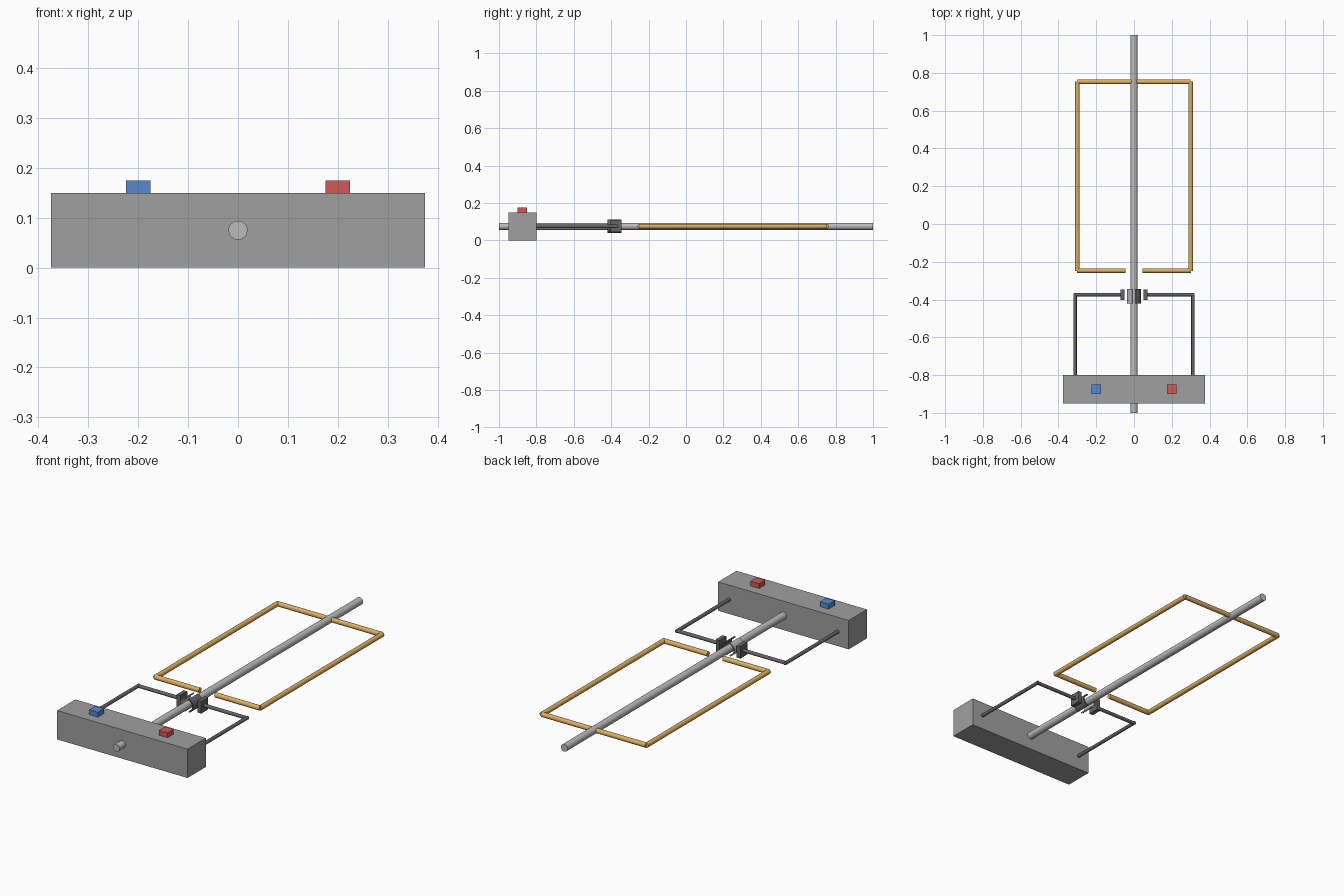
import bpy, bmesh, math
from mathutils import Vector

if "Cube" in bpy.data.objects:
    bpy.data.objects.remove(bpy.data.objects["Cube"])

Z = 0.075  # axis height


def material(name, rgb):
    m = bpy.data.materials.new(name)
    m.diffuse_color = (*rgb, 1)
    m.use_nodes = True
    m.node_tree.nodes["Principled BSDF"].inputs["Base Color"].default_value = m.diffuse_color
    return m


COPPER = material("copper", (0.72, 0.42, 0.12))
DARK = material("dark_metal", (0.13, 0.13, 0.13))
STEEL = material("steel", (0.5, 0.5, 0.5))
GREY = material("casing_grey", (0.35, 0.35, 0.35))
RED = material("red", (0.65, 0.1, 0.1))
BLUE = material("blue", (0.1, 0.25, 0.65))


def make(name, bm, mat, smooth=False):
    bmesh.ops.recalc_face_normals(bm, faces=bm.faces)
    me = bpy.data.meshes.new(name)
    bm.to_mesh(me)
    bm.free()
    ob = bpy.data.objects.new(name, me)
    bpy.context.collection.objects.link(ob)
    me.materials.append(mat)
    if smooth:
        bpy.ops.object.select_all(action='DESELECT')
        ob.select_set(True)
        bpy.context.view_layer.objects.active = ob
        bpy.ops.object.shade_smooth_by_angle(angle=math.radians(35))
    return ob


def box(name, centre, size, mat):
    bm = bmesh.new()
    bmesh.ops.create_cube(bm, size=1)
    bmesh.ops.scale(bm, vec=size, verts=bm.verts)
    bmesh.ops.translate(bm, vec=centre, verts=bm.verts)
    return make(name, bm, mat)


def rod(name, a, b, r, mat, segments=24):
    a, b = Vector((*a, Z)), Vector((*b, Z))
    bm = bmesh.new()
    bmesh.ops.create_cone(bm, cap_ends=True, segments=segments, radius1=r,
                          radius2=r, depth=(b - a).length)
    turn = (b - a).to_track_quat('Z', 'Y').to_matrix()
    bmesh.ops.rotate(bm, matrix=turn, verts=bm.verts)
    bmesh.ops.translate(bm, vec=(a + b) / 2, verts=bm.verts)
    return make(name, bm, mat, True)


def half_ring(name, side, mat):
    # curved commutator segment around the shaft
    y0, y1, outer, inner, n = -0.42, -0.345, 0.037, 0.031, 16
    bm = bmesh.new()
    loops = []
    for i in range(n + 1):
        t = math.radians(-73 + 146 * i / n)
        loops.append([bm.verts.new((side * r * math.cos(t), y, Z + r * math.sin(t)))
                      for r, y in ((outer, y0), (outer, y1), (inner, y1), (inner, y0))])
    for p, q in zip(loops, loops[1:]):
        for k in range(4):
            bm.faces.new((p[k], p[(k + 1) % 4], q[(k + 1) % 4], q[k]))
    bm.faces.new(loops[0])
    bm.faces.new(loops[-1])
    return make(name, bm, mat, True)


# shaft and power casing
rod("shaft", (0, -1), (0, 1), 0.019, STEEL, 32)
box("power_casing", (0, -0.875, Z), (0.75, 0.15, 0.15), GREY)

# armature coil far side
rod("coil_end", (-0.3, 0.753), (0.3, 0.753), 0.0125, COPPER)

for s, label, term, ring in ((-1, "left", BLUE, STEEL), (1, "right", RED, DARK)):
    box(label + "_terminal", (s * 0.2, -0.875, 0.1625), (0.05, 0.05, 0.025), term)
    # coil side and open end
    rod(label + "_coil_side", (s * 0.3, -0.25), (s * 0.3, 0.755), 0.0125, COPPER)
    rod(label + "_coil_tail", (s * 0.303, -0.247), (s * 0.045, -0.247), 0.0125, COPPER)
    # lead from casing to brush
    rod(label + "_lead", (s * 0.312, -0.82), (s * 0.312, -0.367), 0.009, DARK, 16)
    rod(label + "_lead_arm", (s * 0.316, -0.374), (s * 0.06, -0.374), 0.009, DARK, 16)
    box(label + "_brush", (s * 0.06, -0.374, Z), (0.021, 0.057, 0.062), DARK)
    half_ring(label + "_commutator", s, ring)
